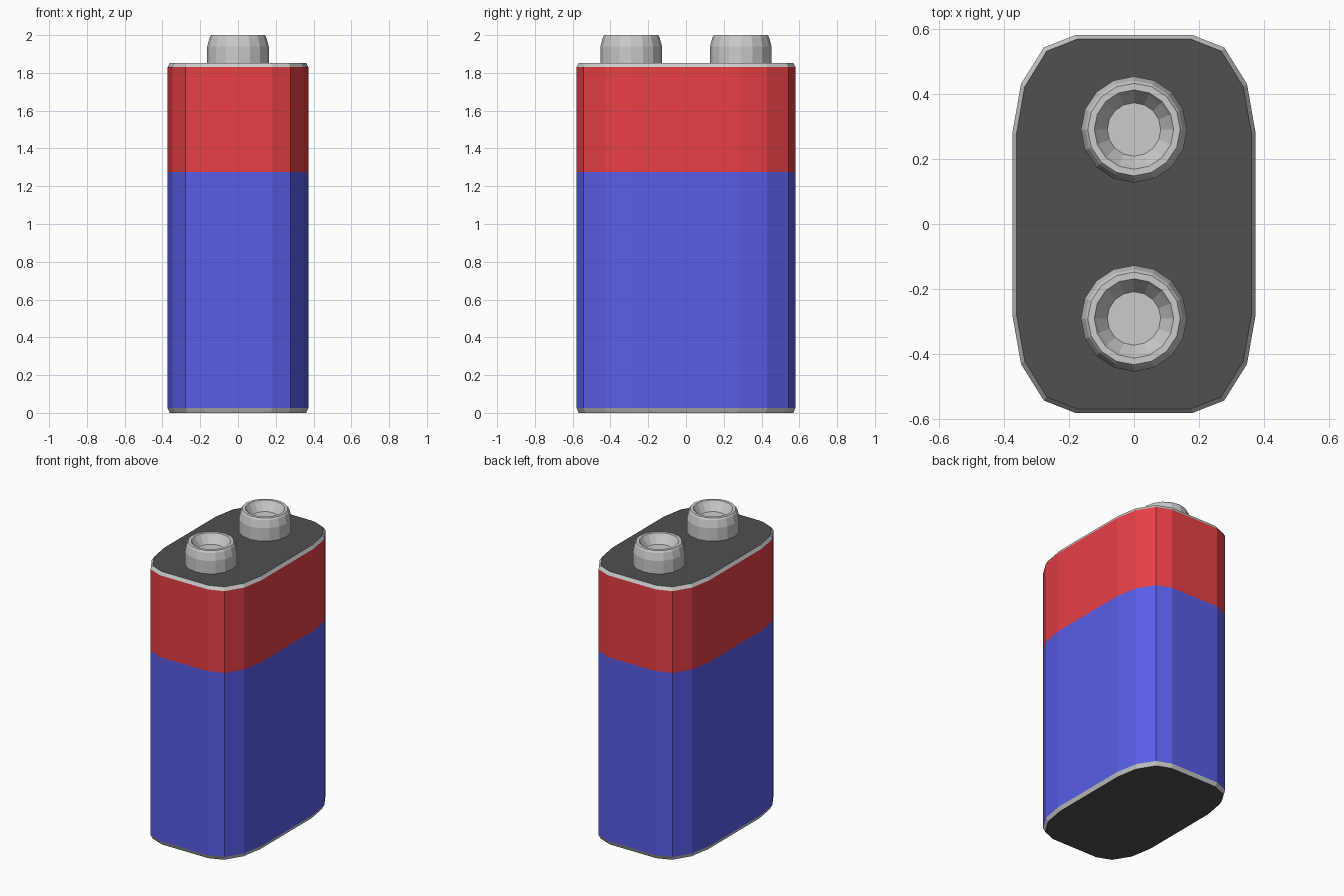
import bpy, bmesh
from math import cos, sin, pi

if "Cube" in bpy.data.objects:
    bpy.data.objects.remove(bpy.data.objects["Cube"])


def material(name, rgb):
    m = bpy.data.materials.new(name)
    m.diffuse_color = (*rgb, 1)
    m.use_nodes = True
    m.node_tree.nodes["Principled BSDF"].inputs["Base Color"].default_value = m.diffuse_color
    return m


def loft(name, rings, mats=(), bands=None, location=(0, 0, 0)):
    """Skin a stack of rings and close both ends; bands gives material slots."""
    bm = bmesh.new()
    loops = [[bm.verts.new(p) for p in ring] for ring in rings]
    n = len(loops[0])
    bands = bands or [0] * (len(rings) + 1)
    bm.faces.new(loops[0][::-1]).material_index = bands[0]
    for k, (a, b) in enumerate(zip(loops, loops[1:])):
        for i in range(n):
            j = (i + 1) % n
            bm.faces.new((a[i], a[j], b[j], b[i])).material_index = bands[k + 1]
    bm.faces.new(loops[-1]).material_index = bands[-1]
    mesh = bpy.data.meshes.new(name)
    bm.to_mesh(mesh)
    bm.free()
    for m in mats:
        mesh.materials.append(m)
    ob = bpy.data.objects.new(name, mesh)
    ob.location = location
    bpy.context.collection.objects.link(ob)
    return ob


# Rounded casing outline: one corner mirrored into four
corner = [(0.373, 0.282), (0.347, 0.43), (0.277, 0.542), (0.18, 0.58)]
half = corner + [(-x, y) for x, y in reversed(corner)]
outline = half + [(-x, -y) for x, y in half]


def section(z, inset=0.0):
    return [(x * (1 - inset / 0.373), y * (1 - inset / 0.58), z) for x, y in outline]


# Battery casing: dark end caps, grey bevelled rims, two-colour wrap
metal = material("rim_grey", (0.8, 0.8, 0.8))
blue = material("wrap_blue", (0.1, 0.11, 0.8))
red = material("wrap_red", (0.8, 0.05, 0.06))
dark = material("cap_dark", (0.08, 0.08, 0.08))
loft("battery_casing",
     [section(0, 0.012), section(0.026), section(1.275), section(1.83), section(1.852, 0.012)],
     (metal, blue, red, dark), [3, 0, 1, 2, 0, 3])

# Pair of hollow snap terminals
profile = [(0.163, 1.845), (0.163, 1.94), (0.15, 1.988), (0.142, 2.0),
           (0.122, 2.0), (0.113, 1.985), (0.082, 1.94)]
for name, y in (("front_terminal", -0.29), ("back_terminal", 0.29)):
    loft(name, [[(r * cos(i * pi / 8), r * sin(i * pi / 8), z) for i in range(16)]
                for r, z in profile], location=(0, y, 0))
